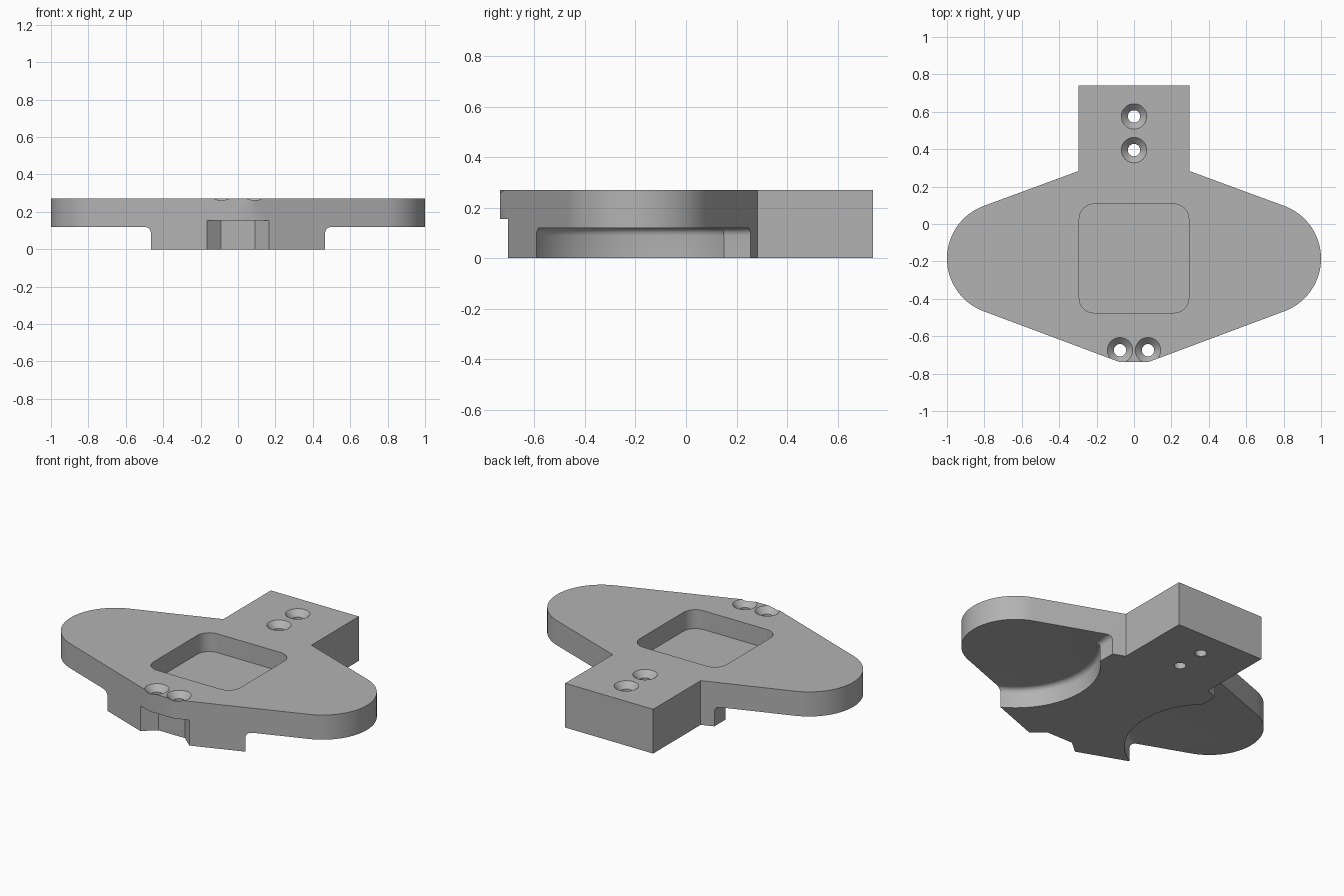
import bpy, bmesh, math

if "Cube" in bpy.data.objects:
    bpy.data.objects.remove(bpy.data.objects["Cube"])

GREY = bpy.data.materials.new("plain_grey")
GREY.diffuse_color = (0.45, 0.45, 0.45, 1)
GREY.use_nodes = True
GREY.node_tree.nodes["Principled BSDF"].inputs["Base Color"].default_value = GREY.diffuse_color
TOP, STEP, FLOOR = 0.27, 0.12, 0.155
CX, CY, LOBE_R, CUT_R = 0.70, -0.185, 0.30, 0.47


def arc(cx, cy, r, a0, a1, n):
    """Points on an arc, angles in degrees."""
    return [(cx + r * math.cos(math.radians(a0 + (a1 - a0) * i / n)),
             cy + r * math.sin(math.radians(a0 + (a1 - a0) * i / n)))
            for i in range(n + 1)]


def prism(name, pts, z0, z1, fillet=0):
    """Extrude a closed outline; optionally round the upper rim."""
    bm = bmesh.new()
    face = bm.faces.new([bm.verts.new((x, y, z0)) for x, y in pts])
    new = bmesh.ops.extrude_face_region(bm, geom=[face])["geom"]
    top = [g for g in new if isinstance(g, bmesh.types.BMVert)]
    for v in top:
        v.co.z = z1
    if fillet:
        rim = [e for e in bm.edges if all(v in top for v in e.verts)]
        bmesh.ops.bevel(bm, geom=rim, offset=fillet, segments=5,
                        profile=0.5, affect='EDGES')
    bmesh.ops.recalc_face_normals(bm, faces=bm.faces)
    return make(name, bm)


def make(name, bm):
    me = bpy.data.meshes.new(name)
    bm.to_mesh(me)
    bm.free()
    me.materials.append(GREY)
    ob = bpy.data.objects.new(name, me)
    bpy.context.collection.objects.link(ob)
    return ob


def screw_hole(x, y, n=40):
    """Through hole with a conical countersink, as one revolved cutter."""
    bm = bmesh.new()
    rings = []
    for r, z in ((0.033, -0.05), (0.033, TOP - 0.035), (0.068, TOP), (0.078, TOP + 0.01)):
        rings.append([bm.verts.new((px, py, z)) for px, py in arc(x, y, r, 0, 360, n)[:-1]])
    for a, b in zip(rings, rings[1:]):
        for i in range(n):
            j = (i + 1) % n
            bm.faces.new((a[i], a[j], b[j], b[i]))
    bm.faces.new(rings[0])
    bm.faces.new(rings[-1])
    bmesh.ops.recalc_face_normals(bm, faces=bm.faces)
    return make("screw_hole_cutter", bm)


# Plate: rear block, tapered sides and round lobes
half = [(0.08, -0.737)] + arc(CX, CY, LOBE_R, -69.6, 69.6, 40) + [(0.297, 0.283), (0.297, 0.741)]
plate = prism("mounting_plate", half + [(-x, y) for x, y in reversed(half)], 0, TOP)

cutters = []

# Round undercuts below both lobes, with a straight wall near the rear block
wall_x = 0.37
a = math.degrees(math.acos((wall_x - CX) / CUT_R))
under = [(wall_x, 0.4), *arc(CX, CY, CUT_R, a, 270, 40), (1.2, CY - CUT_R), (1.2, 0.4)]
for s in (1, -1):
    cutters.append(prism("undercut_cutter", [(s * x, y) for x, y in under], -0.1, STEP, 0.03))

# Rounded square pocket in the top
px, y0, y1, r = 0.293, -0.475, 0.107, 0.08
pocket = (arc(px - r, y1 - r, r, 0, 90, 10) + arc(-px + r, y1 - r, r, 90, 180, 10)
          + arc(-px + r, y0 + r, r, 180, 270, 10) + arc(px - r, y0 + r, r, 270, 360, 10))
cutters.append(prism("pocket_cutter", pocket, FLOOR, TOP + 0.1))

# Flared notch at the front
k = 0.075 / 0.065
flare = 0.09 + 0.2 * k
cutters.append(prism("notch_cutter", [(-0.09, -0.64), (0.09, -0.64),
                                      (flare, -0.84), (-flare, -0.84)], -0.1, FLOOR))

# Countersunk screw holes
for x, y in ((0, 0.575), (0, 0.395), (0.075, -0.675), (-0.075, -0.675)):
    cutters.append(screw_hole(x, y))

bpy.context.view_layer.objects.active = plate
plate.select_set(True)
for c in cutters:
    mod = plate.modifiers.new("cut", 'BOOLEAN')
    mod.operation, mod.solver, mod.object = 'DIFFERENCE', 'EXACT', c
    bpy.ops.object.modifier_apply(modifier=mod.name)
    bpy.data.objects.remove(c)
bpy.ops.object.shade_smooth_by_angle(angle=math.radians(25))
